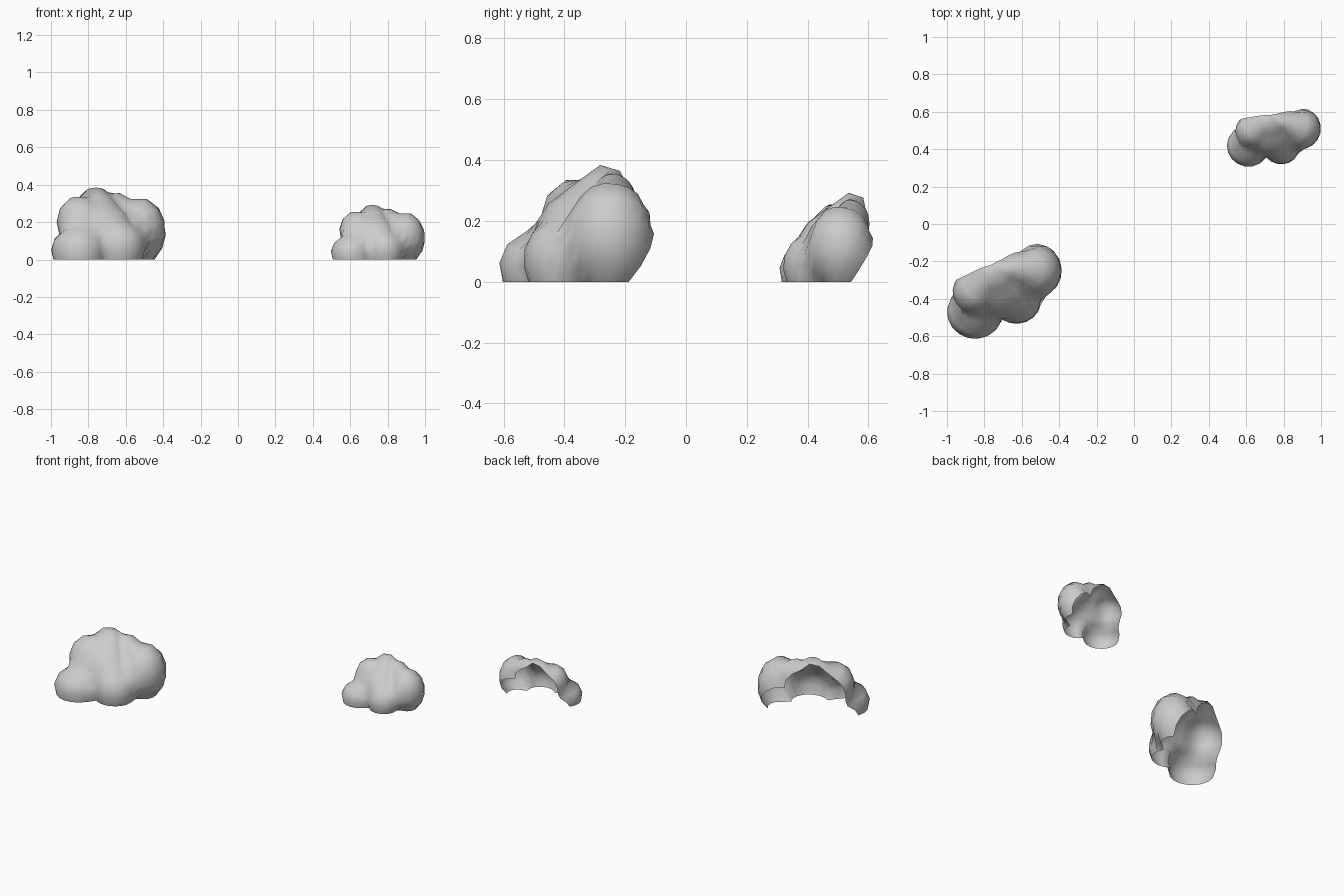
import bpy, bmesh, math
from mathutils import Vector

if "Cube" in bpy.data.objects:
    bpy.data.objects.remove(bpy.data.objects["Cube"])

mat = bpy.data.materials.new("plain grey")
mat.diffuse_color = (0.6, 0.6, 0.6, 1)
mat.use_nodes = True
mat.node_tree.nodes["Principled BSDF"].inputs["Base Color"].default_value = mat.diffuse_color

# Rounded lobes of a clump: centre and radii, relative to the hollow's centre
LOBES = [
    ((0, -.06, .10), (.21, .17, .21)),      # core
    ((-.11, -.19, .05), (.15, .145, .125)), # low left
    ((.11, -.13, .07), (.135, .125, .14)),  # low middle
    ((.22, .03, .15), (.135, .145, .18)),   # right
    ((-.11, -.08, .20), (.12, .12, .14)),   # upper left
    ((-.02, .01, .25), (.12, .10, .135)),   # top
    ((.10, .04, .22), (.11, .09, .135)),    # upper right
    ((-.09, 0, .20), (.09, .07, .13)),      # upper back
]
TOP = Vector((-.06, .17, .98)).normalized()
COLS, ROWS = 22, 9


def reach(d):
    """Farthest lobe surface along direction d from the origin."""
    best = 0
    for c, r in LOBES:
        p = Vector([-c[i] / r[i] for i in range(3)])
        q = Vector([d[i] / r[i] for i in range(3)])
        a, b, k = q.dot(q), p.dot(q), p.dot(p) - 1
        disc = b * b - a * k
        if disc > 0:
            best = max(best, (-b + math.sqrt(disc)) / a)
    return d * best


def clump(name, loc, turn, size):
    """Lobed shell, open at the back and underneath."""
    bm = bmesh.new()
    rows = []
    for j in range(ROWS):
        t = j / ROWS
        s = min(1, t * 2.5)
        start, end = -149 - 14 * s, 19 + 16 * s
        row = []
        for i in range(COLS + 1):
            az = math.radians(start + (end - start) * i / COLS)
            flat = Vector((math.cos(az), math.sin(az), 0))
            d = flat * math.cos(t * math.pi / 2) + TOP * math.sin(t * math.pi / 2)
            row.append(bm.verts.new(reach(d.normalized())))
        rows.append(row)
    pole = bm.verts.new(reach(TOP))
    for lo, hi in zip(rows, rows[1:]):
        for i in range(COLS):
            bm.faces.new((lo[i], lo[i + 1], hi[i + 1], hi[i]))
    for i in range(COLS):
        bm.faces.new((rows[-1][i], rows[-1][i + 1], pole))
    for f in bm.faces:
        f.smooth = True
    me = bpy.data.meshes.new(name)
    bm.to_mesh(me)
    bm.free()
    me.materials.append(mat)
    ob = bpy.data.objects.new(name, me)
    bpy.context.collection.objects.link(ob)
    ob.location = loc
    ob.rotation_euler.z = math.radians(turn)
    ob.scale = (size,) * 3


clump("large_bush", (-.74, -.28, 0), 0, 1)
clump("small_bush", (.73, .532, 0), -16, .76)
